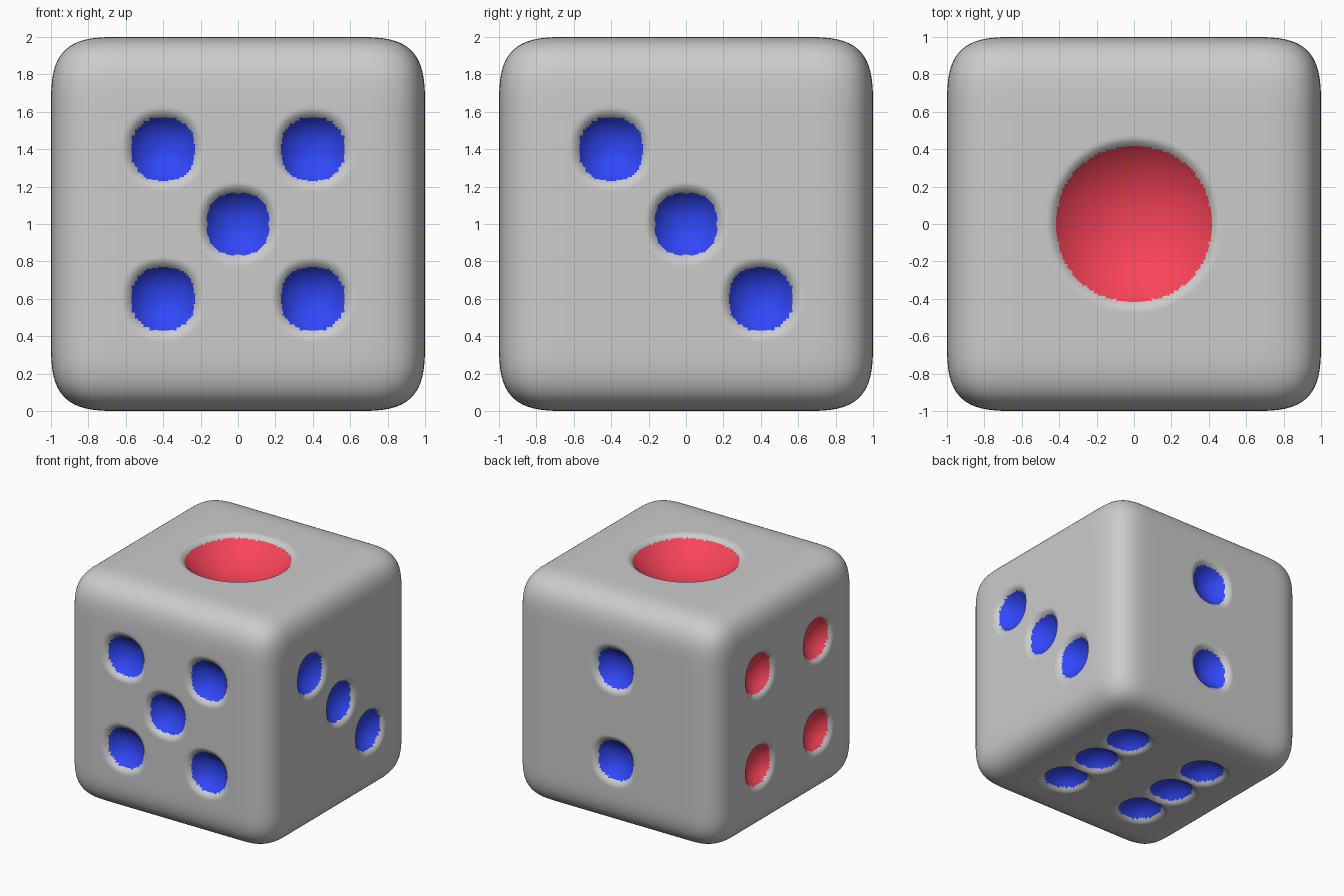
import bpy, bmesh, math
from mathutils import Matrix, Vector

if "Cube" in bpy.data.objects:
    bpy.data.objects.remove(bpy.data.objects["Cube"])


def material(name, rgb):
    m = bpy.data.materials.new(name)
    m.diffuse_color = (*rgb, 1)
    m.use_nodes = True
    m.node_tree.nodes["Principled BSDF"].inputs["Base Color"].default_value = m.diffuse_color
    return m


GREY, BLUE, RED = 0, 1, 2
MATS = [material("grey", (0.8, 0.8, 0.8)),
        material("blue", (0.03, 0.063, 0.95)),
        material("red", (0.95, 0.057, 0.1))]

SEGS = 130                    # grid cells along each face
ROUND, POWER = 0.4, 3.44      # size and squareness of the soft corners
LIP_W, LIP_D = 0.05, 0.03     # soft grey rim around each pip
SNAP = 0.005                  # vertices this close to a rim move onto it


def rounded(p):
    """Move a point of the cube surface onto the soft-cornered cube."""
    inner = Vector([max(-1 + ROUND, min(1 - ROUND, c)) for c in p])
    d = p - inner
    size = sum(abs(c) ** POWER for c in d) ** (1 / POWER)
    return inner + d * (ROUND / size)


def pip_radius(x, y, square):
    """Distance from the pip centre, measured in a slightly squarish circle."""
    a = math.atan2(y, x)
    return math.hypot(x, y) / (1 + square * (1 - math.cos(4 * a)))


def pip_depth(r, radius, slope):
    """Soft lip outside the radius, spherical bowl inside."""
    if r >= radius:
        return LIP_D * ((radius + LIP_W - r) / LIP_W) ** 2
    ball = radius / math.sin(slope)
    return LIP_D + math.sqrt(ball * ball - r * r) - ball * math.cos(slope)


def add_face(bm, axes, color, spots, radius=0.17, slope=math.radians(55), square=0.022):
    """One side of the die: a grid, pressed in at each pip, then turned into place."""
    verts = bmesh.ops.create_grid(bm, x_segments=SEGS, y_segments=SEGS, size=1)["verts"]
    half = max(v.co.x for v in verts)
    for v in verts:
        # finer cells near the middle of the side
        s, t = v.co.x / half, v.co.y / half
        p = Vector((0.75 * s + 0.25 * s ** 3, 0.75 * t + 0.25 * t ** 3, 1))
        depth = 0
        for u, w in spots:
            dx, dy = p.x - u, p.y - w
            if abs(dx) > radius * 1.4 or abs(dy) > radius * 1.4:
                continue
            r = pip_radius(dx, dy, square)
            if r < radius + LIP_W:
                if abs(r - radius) < SNAP:
                    k = radius / r
                    p.x, p.y, r = u + dx * k, w + dy * k, radius
                depth = pip_depth(r, radius, slope)
        p = rounded(p)
        p.z -= depth
        v.co = p
    # colour the bowls
    for f in {f for v in verts for f in v.link_faces}:
        c = f.calc_center_median()
        f.smooth = True
        f.material_index = GREY
        if any(pip_radius(c.x - u, c.y - w, square) < radius for u, w in spots):
            f.material_index = color
    turn = Matrix(axes).transposed().to_4x4()
    bmesh.ops.transform(bm, verts=verts, matrix=Matrix.Translation((0, 0, 1)) @ turn)


# Sides: (local right, local up, outward), colour, pip positions
d = 0.4
corners = [(-d, -d), (d, -d), (-d, d), (d, d)]
X, Y, Z = (1, 0, 0), (0, 1, 0), (0, 0, 1)
nX, nY, nZ = (-1, 0, 0), (0, -1, 0), (0, 0, -1)

bm = bmesh.new()
add_face(bm, (X, Z, nY), BLUE, corners + [(0, 0)])               # front: five
add_face(bm, (Y, Z, X), BLUE, [(-d, d), (0, 0), (d, -d)])        # right: three
add_face(bm, (nX, Z, Y), BLUE, [(0, -d), (0, d)])                # back: two
add_face(bm, (nY, Z, nX), RED, corners)                          # left: four
add_face(bm, (Y, X, nZ), BLUE, corners + [(0, -d), (0, d)])      # bottom: six
add_face(bm, (X, Y, Z), RED, [(0, 0)], 0.417, math.radians(45), 0.006)  # top: one

# Weld the six sides into one closed body
bmesh.ops.remove_doubles(bm, verts=bm.verts[:], dist=0.0005)
bmesh.ops.recalc_face_normals(bm, faces=bm.faces[:])

mesh = bpy.data.meshes.new("die_body")
bm.to_mesh(mesh)
bm.free()
for m in MATS:
    mesh.materials.append(m)
die = bpy.data.objects.new("die_body", mesh)
bpy.context.collection.objects.link(die)
